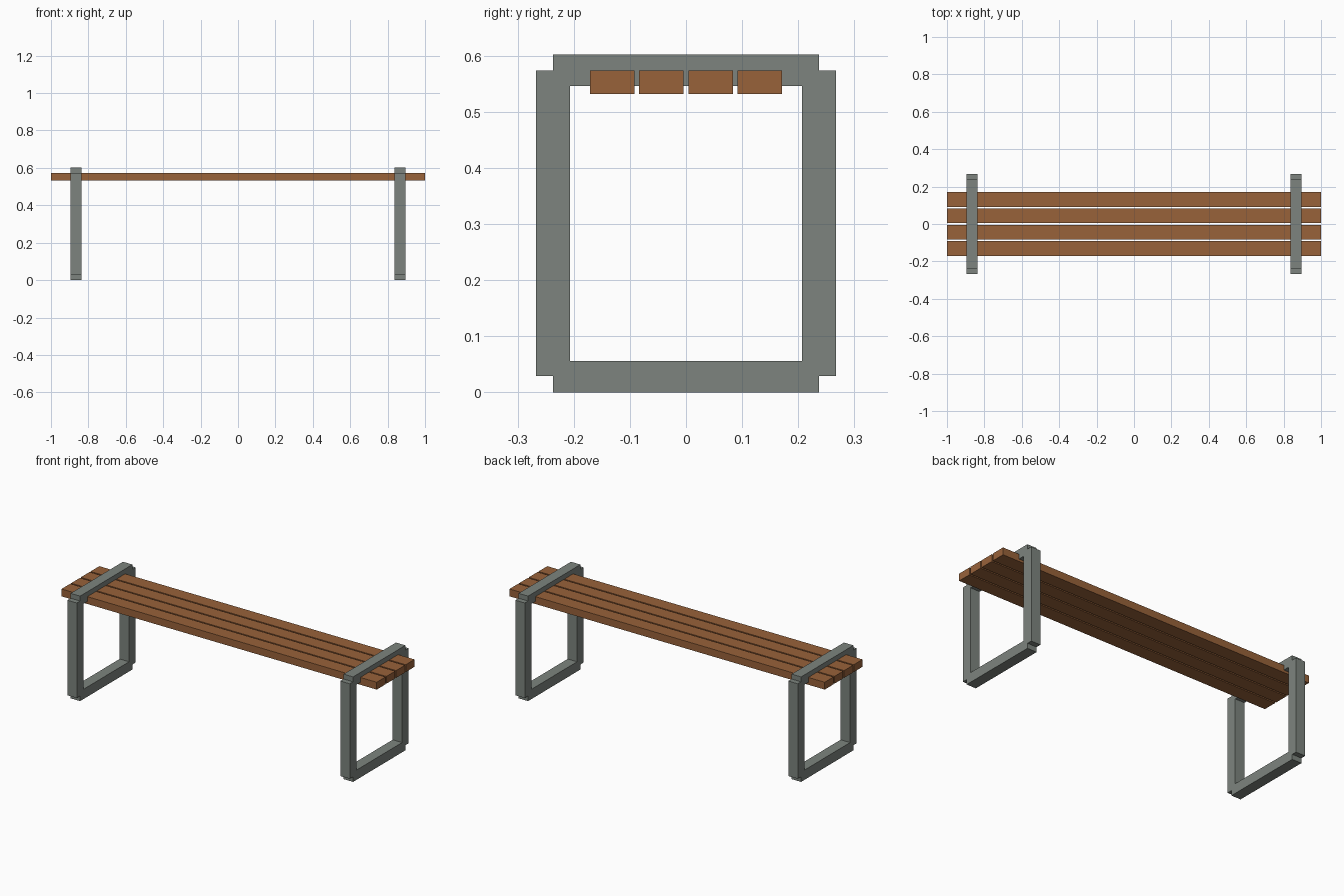
import bpy

if "Cube" in bpy.data.objects:
    bpy.data.objects.remove(bpy.data.objects["Cube"])


def material(name, rgb):
    m = bpy.data.materials.new(name)
    m.diffuse_color = (*rgb, 1.0)
    m.use_nodes = True
    m.node_tree.nodes["Principled BSDF"].inputs["Base Color"].default_value = m.diffuse_color
    return m


steel = material("grey_steel", (0.205, 0.231, 0.209))
wood = material("brown_wood", (0.314, 0.122, 0.042))


def box(name, lo, hi, mat):
    """Axis-aligned box between two corners."""
    x0, y0, z0 = lo
    x1, y1, z1 = hi
    verts = [(x, y, z) for z in (z0, z1) for x, y in ((x0, y0), (x1, y0), (x1, y1), (x0, y1))]
    faces = [(3, 2, 1, 0), (4, 5, 6, 7)]
    faces += [(i, (i + 1) % 4, (i + 1) % 4 + 4, i + 4) for i in range(4)]
    mesh = bpy.data.meshes.new(name)
    mesh.from_pydata(verts, [], faces)
    mesh.materials.append(mat)
    obj = bpy.data.objects.new(name, mesh)
    bpy.context.collection.objects.link(obj)
    return obj


# Seat slats running the full length
for i in range(4):
    y = (i - 1.5) * 0.0877
    box(f"seat_slat_{i + 1}", (-1, y - 0.0397, 0.532), (1, y + 0.0397, 0.574), wood)

# Rectangular leg frames, one near each end
for side, cx in (("left", -0.866), ("right", 0.866)):
    x0, x1 = cx - 0.03, cx + 0.03
    # top and bottom rails
    box(f"{side}_top_rail", (x0, -0.237, 0.546), (x1, 0.237, 0.602), steel)
    box(f"{side}_bottom_rail", (x0, -0.237, 0.0), (x1, 0.237, 0.056), steel)
    # upright posts
    for end, cy in (("front", -0.237), ("back", 0.237)):
        box(f"{side}_{end}_leg", (x0, cy - 0.03, 0.029), (x1, cy + 0.03, 0.574), steel)
